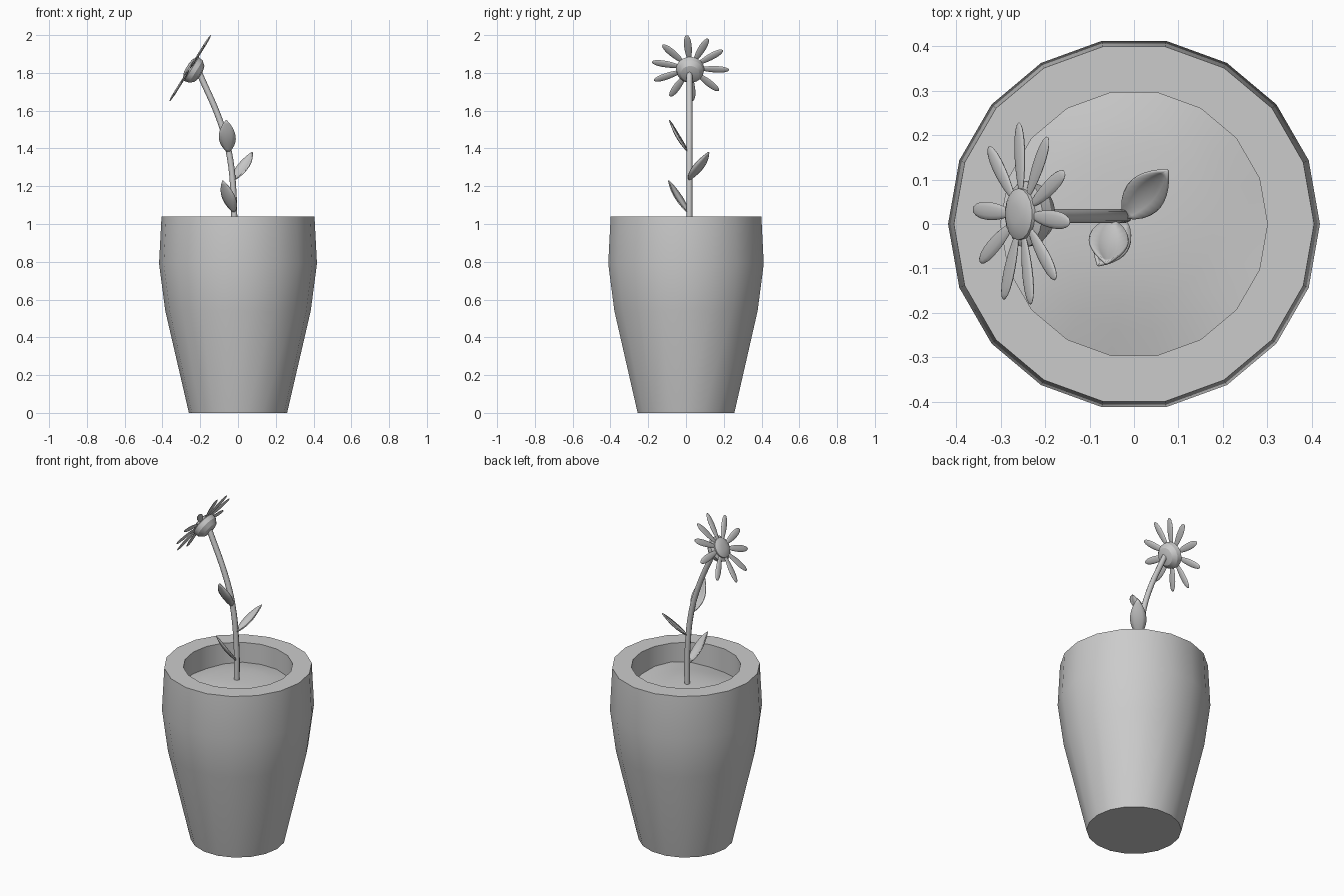
import bpy, bmesh
from math import sin, cos, pi, radians
from mathutils import Vector, Matrix

if "Cube" in bpy.data.objects:
    bpy.data.objects.remove(bpy.data.objects["Cube"])


def finish(name, bm, angle=35, matrix=None):
    bmesh.ops.recalc_face_normals(bm, faces=bm.faces)
    me = bpy.data.meshes.new(name)
    bm.to_mesh(me)
    bm.free()
    ob = bpy.data.objects.new(name, me)
    bpy.context.collection.objects.link(ob)
    if matrix:
        ob.matrix_world = matrix
    bpy.ops.object.select_all(action='DESELECT')
    ob.select_set(True)
    bpy.context.view_layer.objects.active = ob
    bpy.ops.object.shade_smooth_by_angle(angle=radians(angle))
    return ob


def bridge(bm, a, b):
    n = len(a)
    for i in range(n):
        bm.faces.new((a[i], a[(i + 1) % n], b[(i + 1) % n], b[i]))


def lathe(name, profile, sides, matrix=None):
    """Revolve (radius, height) points and cap both ends."""
    bm = bmesh.new()
    rings = [[bm.verts.new((r * cos(2 * pi * i / sides), r * sin(2 * pi * i / sides), z))
              for i in range(sides)] for r, z in profile]
    for a, b in zip(rings, rings[1:]):
        bridge(bm, a, b)
    bm.faces.new(rings[0])
    bm.faces.new(rings[-1])
    return finish(name, bm, 30, matrix)


# Pot with thick rim and recess
lathe("pot", [(0.26, 0), (0.385, 0.54), (0.418, 0.79), (0.405, 1.04),
              (0.30, 1.04), (0.30, 0.86)], 18)

# Uneven soil surface
bm = bmesh.new()
def soil_z(x, y):
    r2 = (x * x + y * y) / 0.09
    return 0.945 - 0.03 * r2 + 0.018 * r2 * sin(9 * x + 2) * cos(8 * y - 1)
centre = bm.verts.new((0, 0, soil_z(0, 0)))
prev = None
for k in range(1, 6):
    ring = []
    for i in range(18):
        a = 2 * pi * i / 18
        x, y = 0.06 * k * cos(a), 0.06 * k * sin(a)
        ring.append(bm.verts.new((x, y, soil_z(x, y))))
    if prev:
        bridge(bm, prev, ring)
    else:
        for i in range(18):
            bm.faces.new((centre, ring[i], ring[(i + 1) % 18]))
    prev = ring
finish("soil", bm)

# Curved stem
curve = bpy.data.curves.new("stem", 'CURVE')
curve.dimensions = '3D'
curve.bevel_depth = 0.016
curve.bevel_resolution = 2
curve.resolution_u = 6
curve.use_fill_caps = True
path = [(-0.02, 0.92), (-0.023, 1.15), (-0.048, 1.38), (-0.093, 1.54), (-0.205, 1.80)]
sp = curve.splines.new('BEZIER')
sp.bezier_points.add(len(path) - 1)
for p, (x, z) in zip(sp.bezier_points, path):
    p.co = (x, 0.018, z)
    p.handle_left_type = p.handle_right_type = 'AUTO'
bpy.context.collection.objects.link(bpy.data.objects.new("stem", curve))


# Leaves: pointed, slightly folded along the midrib
def leaf(name, base, tip, half_width):
    base, tip = Vector(base), Vector(tip)
    d = tip - base
    side = d.cross(Vector((0, 0, 1))).normalized()
    up = side.cross(d).normalized()
    bm = bmesh.new()
    rows = []
    n = 10
    for i in range(n + 1):
        t = i / n
        w = half_width * max(0.04, sin(pi * t ** 0.9) ** 0.8 if t < 1 else 0)
        c = base + d * t - up * 0.012 * sin(pi * t)
        rows.append([bm.verts.new(c + side * w * s + up * 0.3 * w * s * s)
                     for s in (-1, -0.5, 0, 0.5, 1)])
    for a, b in zip(rows, rows[1:]):
        for j in range(4):
            bm.faces.new((a[j], a[j + 1], b[j + 1], b[j]))
    ob = finish(name, bm, 50)
    m = ob.modifiers.new("thickness", 'SOLIDIFY')
    m.thickness = 0.006
    m.offset = 0


leaf("lower_leaf", (-0.02, 0.01, 1.06), (-0.08, -0.092, 1.23), 0.040)
leaf("middle_leaf", (-0.022, 0.015, 1.23), (0.075, 0.12, 1.38), 0.044)
leaf("upper_leaf", (-0.052, 0.01, 1.38), (-0.062, -0.088, 1.55), 0.044)

# Flower head frame: local x = sideways, y = up the tilted disc, z = facing
u, v = Vector((0, 1, 0)), Vector((0.53, 0, 0.848))
w = u.cross(v)
if w.x > 0:
    w = -w
    u = -u
head = Matrix((u, v, w)).transposed().to_4x4()
head.translation = (-0.253, 0.022, 1.825)
flip = u.y

lathe("flower_base", [(0.025, -0.065), (0.05, -0.058), (0.07, -0.035),
                      (0.075, -0.008), (0.06, 0.0)], 18, head)
lathe("flower_centre", [(0.058, -0.005), (0.058, 0.008), (0.045, 0.015),
                        (0.02, 0.019)], 18, head)

# Petals: flattened, tapered ellipsoids around the centre
for k, ang in enumerate((95, 63, 33, -3, -43, -87, -121, -158, -191, -225)):
    bm = bmesh.new()
    bmesh.ops.create_uvsphere(bm, u_segments=12, v_segments=10, radius=1)
    for p in bm.verts:
        x, y, z = p.co
        taper = 0.9 + 0.2 * z
        p.co = (0.125 + 0.082 * z, 0.022 * x * taper, 0.007 * y * taper)
    a = radians(ang) if flip > 0 else pi - radians(ang)
    finish("petal_%02d" % (k + 1), bm, 60, head @ Matrix.Rotation(a, 4, 'Z'))
